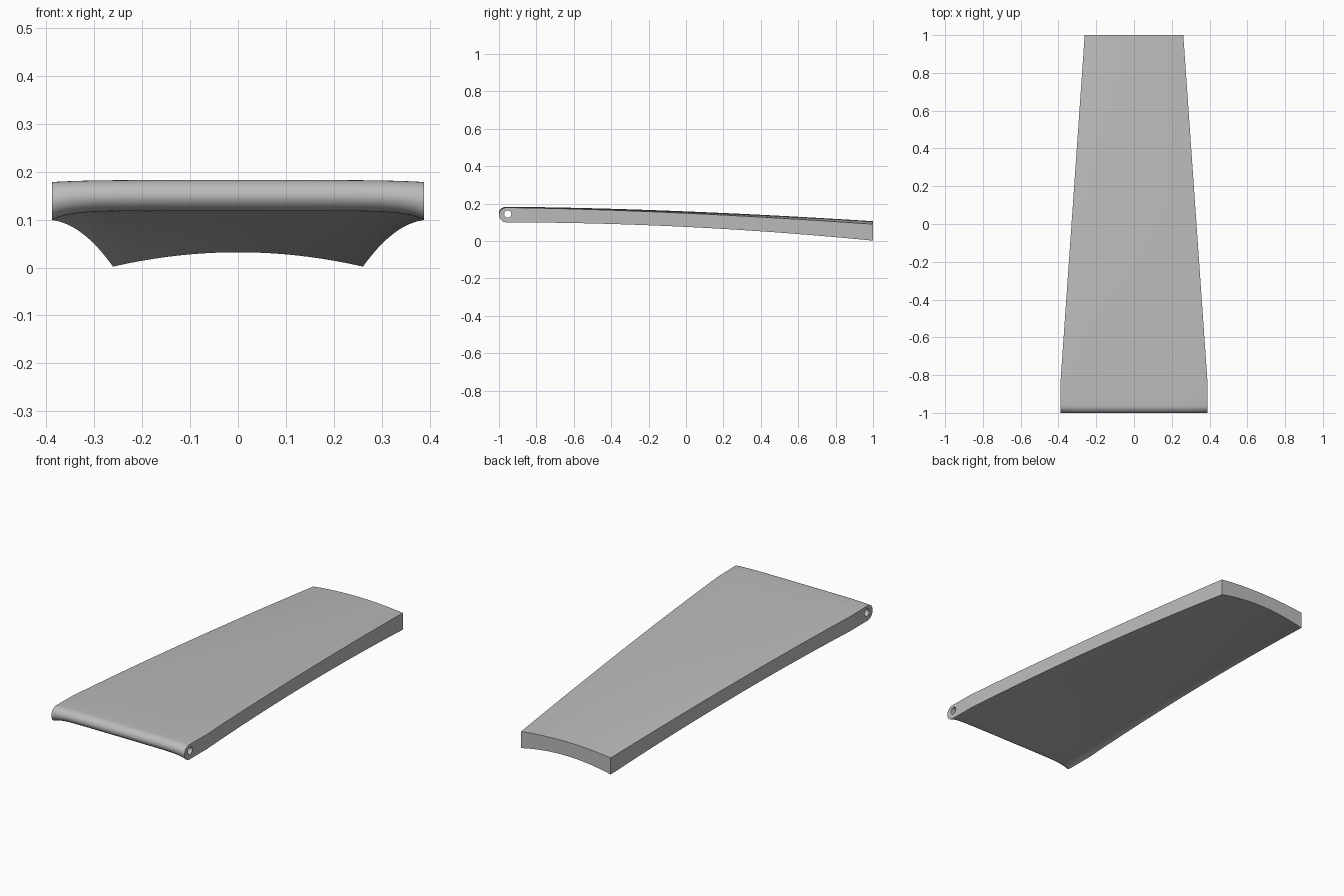
import bpy, bmesh, math

if "Cube" in bpy.data.objects:
    bpy.data.objects.remove(bpy.data.objects["Cube"])

grey = bpy.data.materials.new("light grey")
grey.diffuse_color = (0.5, 0.5, 0.5, 1)
grey.use_nodes = True
grey.node_tree.nodes["Principled BSDF"].inputs["Base Color"].default_value = grey.diffuse_color

NOSE_Y, TAPER_Y, R = -0.96, -0.82, 0.04


def half_width(y):
    return 0.388 - 0.127 * max(0.0, (y - TAPER_Y) / (1 - TAPER_Y))


def top_z(u, y):
    t = (y + 1) / 2
    crown = (1 - t) * 0.004 * abs(u) ** 6 + t * 0.016 * u * u
    return 0.183 - 0.077 * t ** 1.65 - crown


def bottom_z(u, y):
    t = (y + 1) / 2
    arch = (1 - t) * 0.018 * (1 - abs(u) ** 10) + t * 0.03 * (1 - u * u)
    return 0.1 - 0.098 * t * t + arch


# Lengthwise stations and crosswise positions, denser near the side edges
stations = [NOSE_Y, -0.89] + [TAPER_Y + (1 - TAPER_Y) * i / 20 for i in range(21)]
n = len(stations)
cross = [math.sin(math.pi / 2 * i / 16) for i in range(-16, 17)]
ARC = 16


def section(u):
    """Underside back to front, rounded nose, then top front to back."""
    pts = [(y, bottom_z(u, y)) for y in reversed(stations)]
    zb, zt = bottom_z(u, NOSE_Y), top_z(u, NOSE_Y)
    for k in range(1, ARC):
        a = math.pi * k / ARC
        pts.append((NOSE_Y - R * math.sin(a),
                    (zb + zt) / 2 - (zt - zb) / 2 * math.cos(a)))
    return pts + [(y, top_z(u, y)) for y in stations]


# Tapered curved panel
bm = bmesh.new()
rows = [[bm.verts.new((u * half_width(y), y, z)) for y, z in section(u)] for u in cross]
m = len(rows[0])
for a, b in zip(rows, rows[1:]):
    for j in range(m):
        k = (j + 1) % m
        bm.faces.new((a[j], a[k], b[k], b[j]))

# Side walls: one flat rounded end, then quads along the taper
for row in (rows[0], rows[-1]):
    bm.faces.new(row[n - 3:m - n + 3])
    for j in range(n - 3):
        bm.faces.new((row[j], row[j + 1], row[m - 2 - j], row[m - 1 - j]))
bmesh.ops.recalc_face_normals(bm, faces=bm.faces)
mesh = bpy.data.meshes.new("curved_panel")
bm.to_mesh(mesh)
bm.free()
panel = bpy.data.objects.new("curved_panel", mesh)
bpy.context.collection.objects.link(panel)
mesh.materials.append(grey)

# Hinge pin hole through the rounded nose
bpy.ops.mesh.primitive_cylinder_add(vertices=24, radius=0.019, depth=1,
                                    location=(0, -0.953, 0.144),
                                    rotation=(0, math.pi / 2, 0))
cutter = bpy.context.object
cutter.name = "pin_hole_cutter"
cutter.data.materials.append(grey)
cut = panel.modifiers.new("pin_hole", 'BOOLEAN')
cut.object = cutter
cut.solver = 'EXACT'

bpy.ops.object.select_all(action='DESELECT')
panel.select_set(True)
bpy.context.view_layer.objects.active = panel
bpy.ops.object.modifier_apply(modifier=cut.name)
bpy.data.objects.remove(cutter)
bpy.ops.object.shade_smooth_by_angle(angle=math.radians(35))
